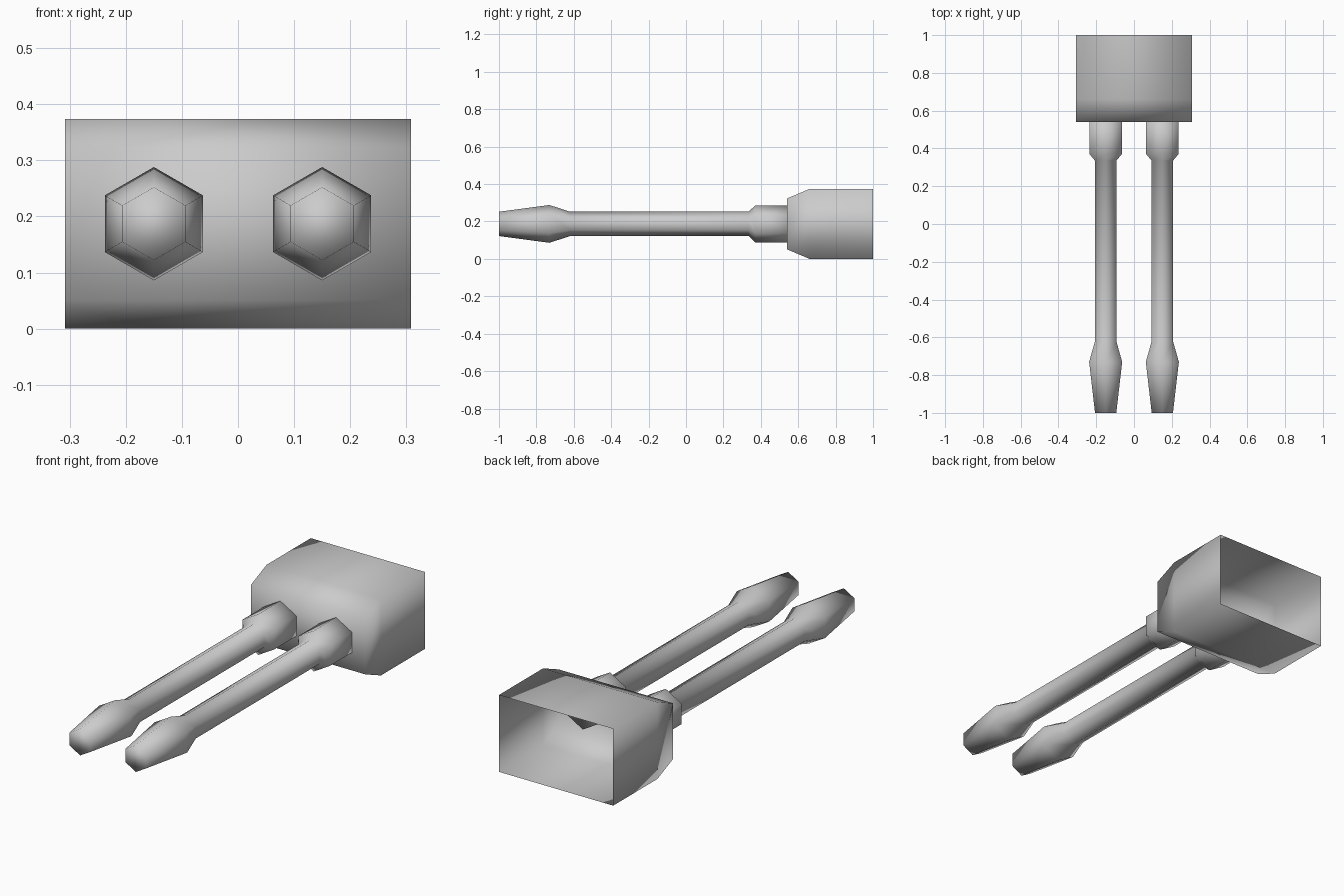
import bpy
import bmesh
from math import sin, cos, tau

cube = bpy.data.objects.get("Cube")
if cube:
    bpy.data.objects.remove(cube)

GREY = (0.6, 0.6, 0.6, 1)
metal = bpy.data.materials.new("plain grey")
metal.use_nodes = True
metal.diffuse_color = GREY
metal.node_tree.nodes["Principled BSDF"].inputs["Base Color"].default_value = GREY

MID_Z = 0.187


def finish(bm, name):
    """Turn a bmesh into a smooth-shaded grey object."""
    bmesh.ops.recalc_face_normals(bm, faces=bm.faces)
    for face in bm.faces:
        face.smooth = True
    mesh = bpy.data.meshes.new(name)
    bm.to_mesh(mesh)
    bm.free()
    mesh.materials.append(metal)
    obj = bpy.data.objects.new(name, mesh)
    bpy.context.collection.objects.link(obj)
    return obj


def loft(bm, rings):
    """Bridge successive closed rings of points with quads."""
    loops = [[bm.verts.new(p) for p in ring] for ring in rings]
    n = len(loops[0])
    for a, b in zip(loops, loops[1:]):
        for i in range(n):
            j = (i + 1) % n
            bm.faces.new((a[i], a[j], b[j], b[i]))
    return loops


# Housing: box with sloped front, open at the back
def rectangle(y, half_height, half_width=0.308):
    corners = ((-1, -1), (1, -1), (1, 1), (-1, 1))
    return [(sx * half_width, y, MID_Z + sz * half_height) for sx, sz in corners]


bm = bmesh.new()
loops = loft(bm, [rectangle(0.54, 0.136), rectangle(0.66, MID_Z), rectangle(1, MID_Z)])
bm.faces.new(loops[0])
finish(bm, "housing")

# Barrels: six-sided tubes with flared muzzle and rear collar, as (y, radius)
PROFILE = [(-1, 0.065), (-0.73, 0.101), (-0.62, 0.065),
           (0.335, 0.065), (0.37, 0.099), (0.58, 0.099)]


def barrel(name, x):
    bm = bmesh.new()
    rings = [[(x + r * sin(tau * i / 6), y, MID_Z + r * cos(tau * i / 6))
              for i in range(6)] for y, r in PROFILE]
    loops = loft(bm, rings)
    bm.faces.new(loops[0])
    bm.faces.new(loops[-1])
    finish(bm, name)


for side, x in (("left", 0.15), ("right", -0.15)):
    barrel(side + "_barrel", x)
